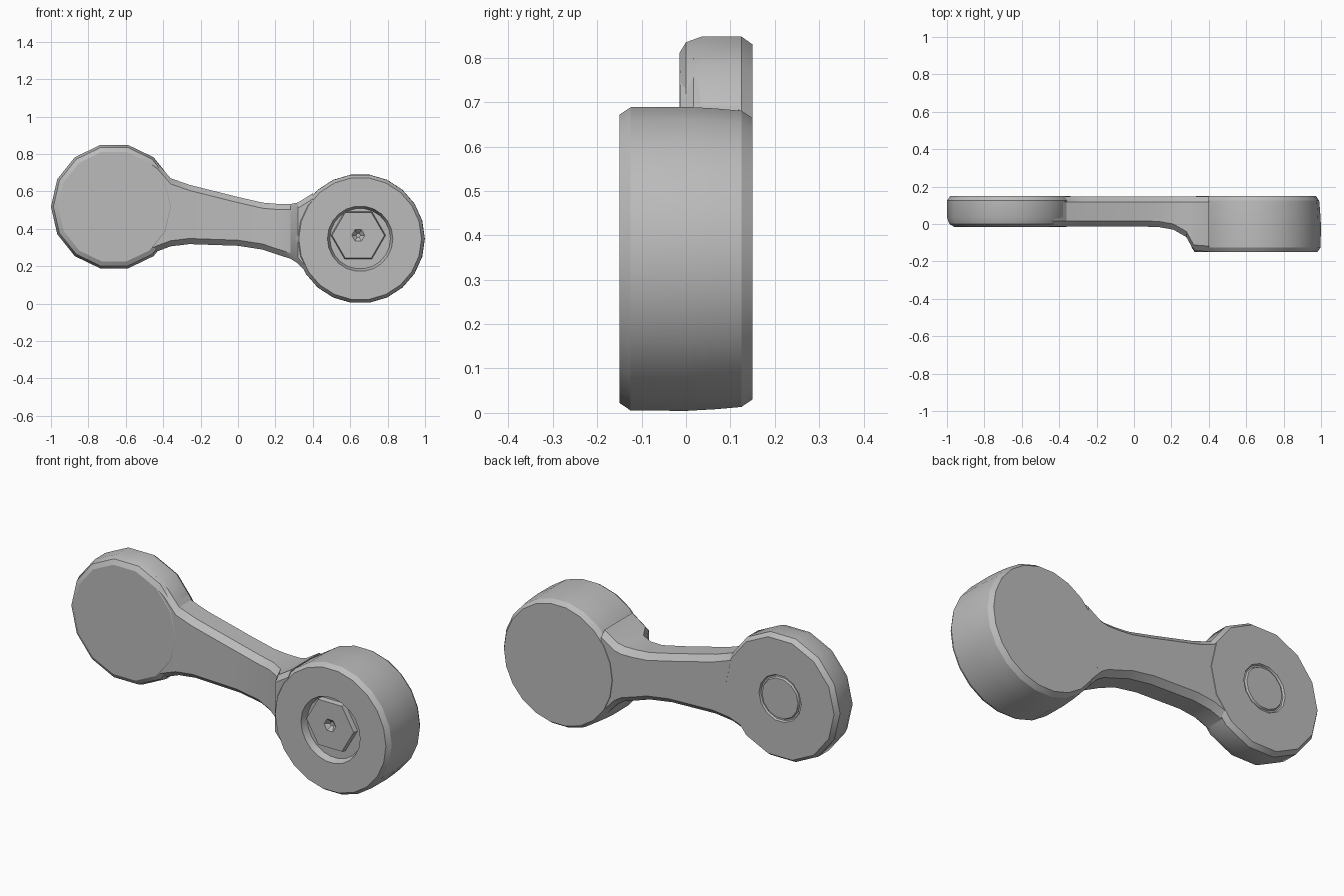
import bpy, bmesh
from math import sin, cos, tau, radians

cube = bpy.data.objects.get("Cube")
if cube:
    bpy.data.objects.remove(cube)

grey = bpy.data.materials.new("plain_grey")
grey.use_nodes = True
colour = (0.5, 0.5, 0.5, 1)
grey.diffuse_color = colour
grey.node_tree.nodes["Principled BSDF"].inputs["Base Color"].default_value = colour


def loft(name, rings):
    """Skin a list of equal-length vertex rings and cap both ends."""
    bm = bmesh.new()
    loops = [[bm.verts.new(p) for p in ring] for ring in rings]
    n = len(loops[0])
    for a, b in zip(loops, loops[1:]):
        for i in range(n):
            j = (i + 1) % n
            bm.faces.new((a[i], a[j], b[j], b[i]))
    bm.faces.new(loops[0])
    bm.faces.new(loops[-1])
    bmesh.ops.recalc_face_normals(bm, faces=bm.faces)
    mesh = bpy.data.meshes.new(name)
    bm.to_mesh(mesh)
    bm.free()
    mesh.materials.append(grey)
    obj = bpy.data.objects.new(name, mesh)
    bpy.context.collection.objects.link(obj)
    bpy.ops.object.select_all(action="DESELECT")
    obj.select_set(True)
    bpy.context.view_layer.objects.active = obj
    bpy.ops.object.shade_smooth_by_angle(angle=radians(28))
    return obj


def lathe(name, cx, cz, profile, sides):
    """Turn (radius, y) pairs about a front-to-back axis."""
    return loft(name, [[(cx + r * cos(tau * i / sides), y, cz + r * sin(tau * i / sides))
                        for i in range(sides)] for r, y in profile])


# thin end disc, with a shallow ring groove on its back
lathe("thin_disc", -0.662, 0.518,
      [(0.30, -0.015), (0.325, 0.0), (0.338, 0.035), (0.338, 0.125), (0.32, 0.15),
       (0.125, 0.15), (0.12, 0.14), (0.112, 0.14), (0.107, 0.15)], 14)

# thick end disc, with a round recess in its front
lathe("thick_disc", 0.653, 0.347,
      [(0.32, 0.15), (0.337, 0.125), (0.342, 0.07), (0.346, 0.0), (0.345, -0.125),
       (0.328, -0.15), (0.175, -0.15), (0.162, -0.115)], 22)

# six-sided pin with a small dimple, sitting in the recess
lathe("hex_pin", 0.643, 0.365,
      [(0.15, -0.10), (0.14, -0.14), (0.035, -0.14), (0.012, -0.12)], 6)

# arm joining the discs: x, bottom, top, front y
stations = [(-0.50, 0.25, 0.80, -0.013), (-0.43, 0.28, 0.75, -0.013),
            (-0.36, 0.306, 0.67, -0.013), (-0.26, 0.318, 0.635, -0.013),
            (0.0, 0.309, 0.57, -0.013), (0.13, 0.289, 0.54, -0.016),
            (0.21, 0.262, 0.533, -0.03), (0.28, 0.24, 0.532, -0.07),
            (0.32, 0.215, 0.54, -0.142), (0.40, 0.13, 0.59, -0.148)]
rings = []
for x, low, high, front in stations:
    back, c = 0.148, 0.03
    rings.append([(x, front, low + c), (x, front + c, low), (x, back - c, low),
                  (x, back, low + c), (x, back, high - c), (x, back - c, high),
                  (x, front + c, high), (x, front, high - c)])
loft("arm", rings)
